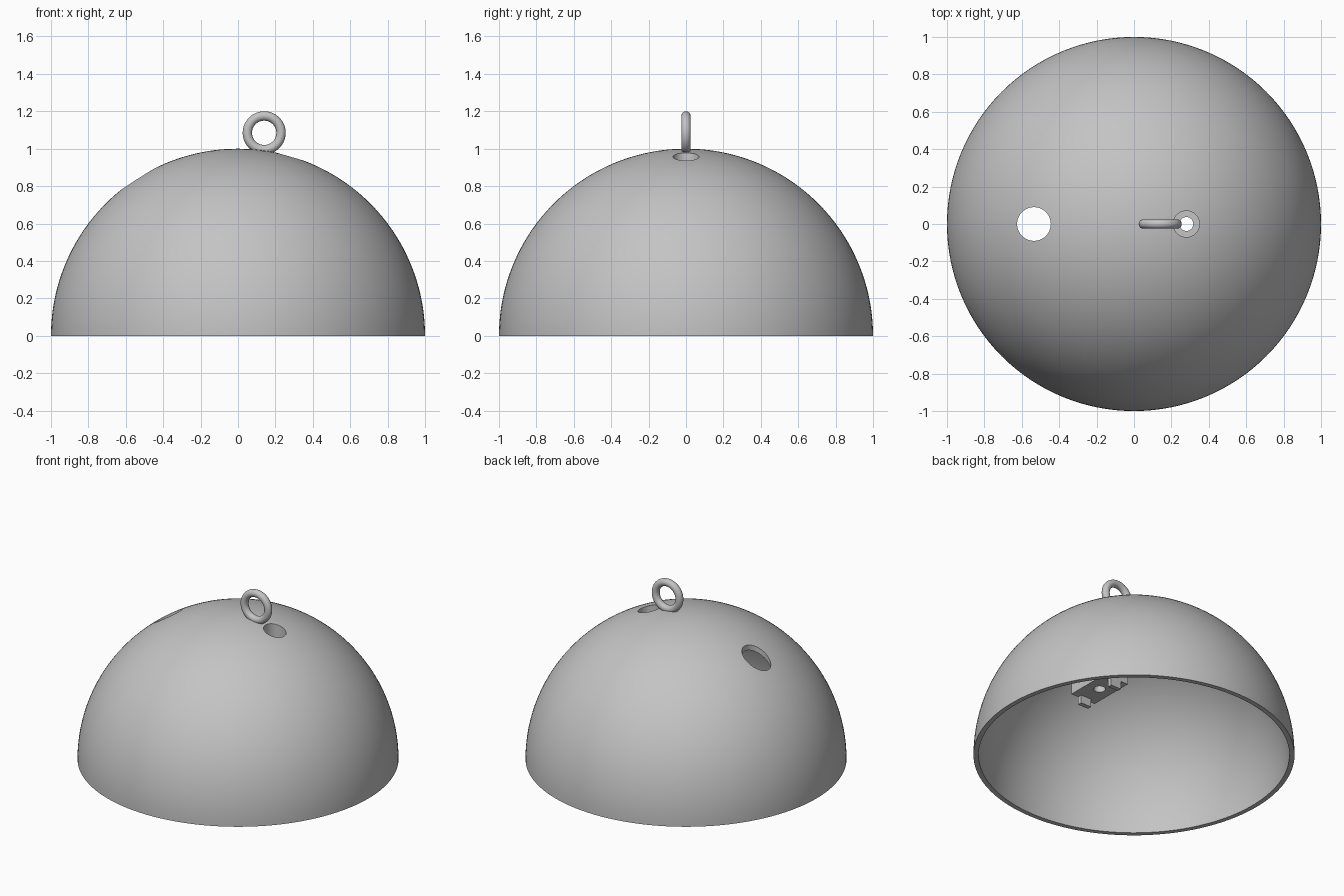
import bpy
import bmesh
from math import sin, cos, pi, radians
from mathutils import Matrix, Vector

cube = bpy.data.objects.get("Cube")
if cube:
    bpy.data.objects.remove(cube, do_unlink=True)

OUTER, INNER = 1.0, 0.968
BORE_X = 0.28          # screw bore position
BLOCK_BOTTOM = 0.37

grey = bpy.data.materials.new("plain grey")
grey.use_nodes = True
colour = (0.55, 0.55, 0.55, 1)
grey.diffuse_color = colour
grey.node_tree.nodes["Principled BSDF"].inputs["Base Color"].default_value = colour


def add_object(name, bm):
    bmesh.ops.recalc_face_normals(bm, faces=bm.faces)
    mesh = bpy.data.meshes.new(name)
    bm.to_mesh(mesh)
    bm.free()
    mesh.materials.append(grey)
    obj = bpy.data.objects.new(name, mesh)
    bpy.context.collection.objects.link(obj)
    return obj


def box(name, low, high):
    low, high = Vector(low), Vector(high)
    bm = bmesh.new()
    place = Matrix.Translation((low + high) / 2) @ Matrix.Diagonal((*(high - low), 1))
    bmesh.ops.create_cube(bm, size=1, matrix=place)
    return add_object(name, bm)


def cylinder(name, x, radius, bottom, top):
    bm = bmesh.new()
    bmesh.ops.create_cone(bm, cap_ends=True, segments=64, radius1=radius, radius2=radius,
                          depth=top - bottom,
                          matrix=Matrix.Translation((x, 0, (top + bottom) / 2)))
    return add_object(name, bm)


def revolve(name, profile, steps, axis, closed=False):
    bm = bmesh.new()
    verts = [bm.verts.new(p) for p in profile]
    edges = [bm.edges.new(pair) for pair in zip(verts, verts[1:])]
    if closed:
        edges.append(bm.edges.new((verts[-1], verts[0])))
    bmesh.ops.spin(bm, geom=verts + edges, cent=(0, 0, 0), axis=axis, angle=2 * pi,
                   steps=steps, use_merge=False)
    bmesh.ops.remove_doubles(bm, verts=bm.verts, dist=0.0001)
    return add_object(name, bm)


def arc(radius, steps=48):
    return [(radius * cos(pi / 2 * i / steps), 0, radius * sin(pi / 2 * i / steps))
            for i in range(steps + 1)]


def activate(obj):
    bpy.ops.object.select_all(action='DESELECT')
    obj.select_set(True)
    bpy.context.view_layer.objects.active = obj


def boolean(obj, cutter, operation='DIFFERENCE'):
    cutter.hide_render = True
    mod = obj.modifiers.new("cut", 'BOOLEAN')
    mod.operation = operation
    mod.solver = 'EXACT'
    mod.object = cutter
    activate(obj)
    bpy.ops.object.modifier_apply(modifier=mod.name)
    bpy.data.objects.remove(cutter, do_unlink=True)


def smooth(obj):
    activate(obj)
    bpy.ops.object.shade_smooth_by_angle(angle=radians(30))


# Hollow dome with a cable hole and a screw-head hole
dome = revolve("dome_shell", arc(OUTER) + arc(INNER)[::-1], 128, (0, 0, 1), closed=True)
boolean(dome, cylinder("cable_hole_cutter", -0.535, 0.09, 0.5, 1.2))
boolean(dome, cylinder("screw_head_cutter", BORE_X, 0.07, 0.5, 1.2))
smooth(dome)

# Screw block hanging inside the dome, trimmed to its curve
block = box("screw_block", (BORE_X - 0.095, -0.16, BLOCK_BOTTOM), (BORE_X + 0.095, 0.16, 1.1))
trim = revolve("trim_cutter", arc(0.98) + [(0, 0, 0), (0.98, 0, 0)], 96, (0, 0, 1))
boolean(block, trim, 'INTERSECT')
boolean(block, cylinder("counterbore_cutter", BORE_X, 0.07, BLOCK_BOTTOM + 0.07, 1.2))
boolean(block, cylinder("screw_hole_cutter", BORE_X, 0.037, 0.2, 1.2))
smooth(block)

# Locating tabs under both ends of the block
for side, y in (("left", -0.145), ("right", 0.145)):
    box("locating_tab_" + side, (BORE_X - 0.04, y - 0.015, BLOCK_BOTTOM - 0.055),
        (BORE_X + 0.04, y + 0.015, BLOCK_BOTTOM + 0.01))

# Hanging ring
tube = [(0.09 + 0.025 * cos(2 * pi * i / 24), 0.025 * sin(2 * pi * i / 24), 0)
        for i in range(24)]
ring = revolve("hanging_ring", tube, 64, (0, 1, 0), closed=True)
ring.location = (0.14, 0, 1.085)
smooth(ring)
